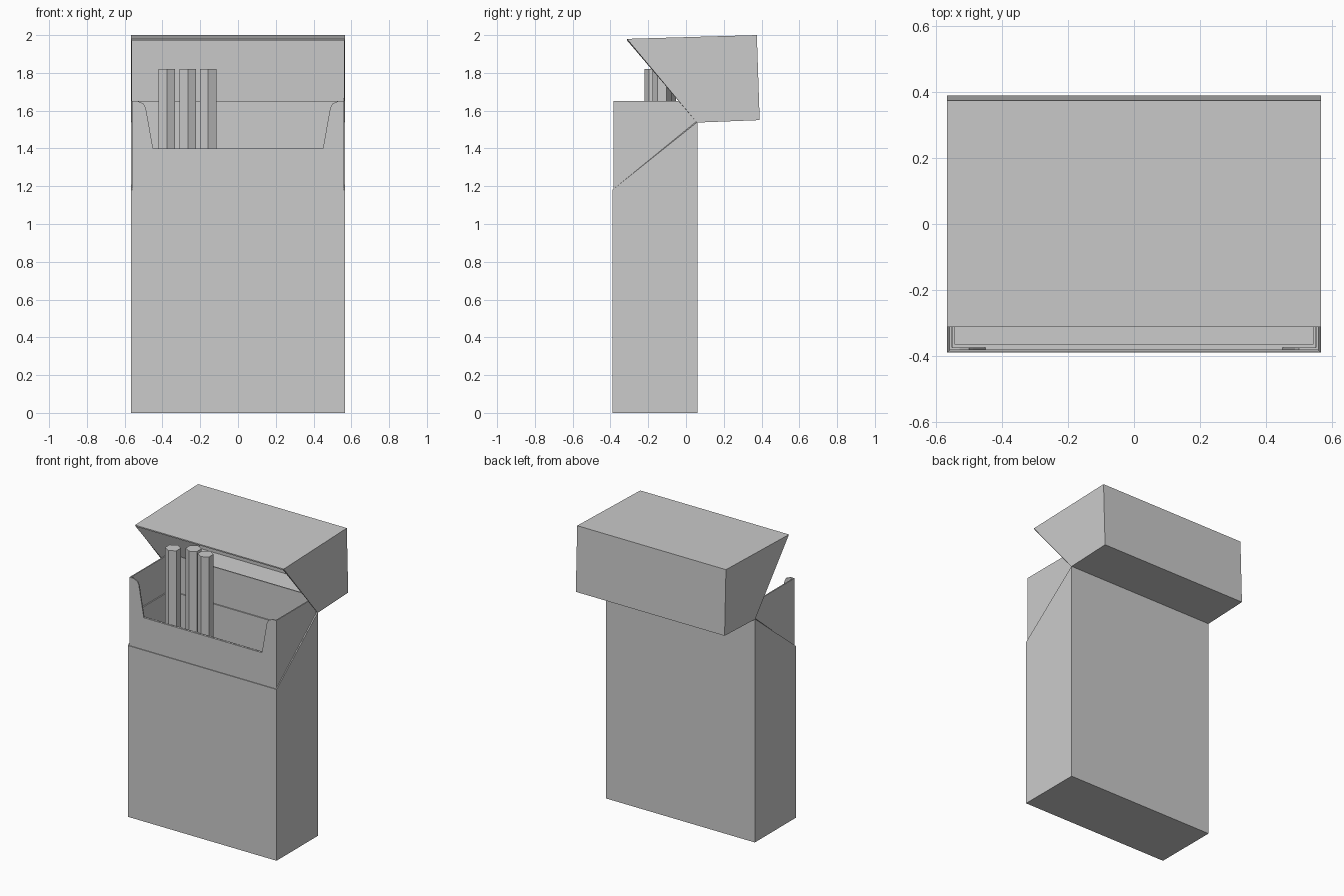
import bpy, bmesh

if "Cube" in bpy.data.objects:
    bpy.data.objects.remove(bpy.data.objects["Cube"])


def shell(name, profile, half_w, thick, notch=()):
    """Thin-walled box: a (y, z) side profile spanned across x, with the strip
    between last and first point left open. Notch points (x, z) shape the
    rim of the first strip."""
    bm = bmesh.new()
    left = [bm.verts.new((-half_w, y, z)) for y, z in profile]
    right = [bm.verts.new((half_w, y, z)) for y, z in profile]
    rim = [bm.verts.new((x, profile[0][0], z)) for x, z in notch]
    bm.faces.new(left)
    bm.faces.new(right[::-1])
    for i in range(len(profile) - 1):
        extra = rim if i == 0 else []
        bm.faces.new([left[i + 1], left[i]] + extra + [right[i], right[i + 1]])
    bmesh.ops.recalc_face_normals(bm, faces=bm.faces[:])
    # make the walls face outward (bottom or top strip decides the sign)
    bm.normal_update()
    if min(bm.faces, key=lambda f: f.calc_center_median().x).normal.x > 0:
        bmesh.ops.reverse_faces(bm, faces=bm.faces[:])
    mesh = bpy.data.meshes.new(name)
    bm.to_mesh(mesh)
    bm.free()
    ob = bpy.data.objects.new(name, mesh)
    bpy.context.collection.objects.link(ob)
    mod = ob.modifiers.new("card_thickness", 'SOLIDIFY')
    mod.thickness = thick
    mod.offset = -1
    mod.use_even_offset = True
    return ob


# Outer carton with slanted rim
shell("carton_body", [(-.39, 1.18), (-.39, 0), (.06, 0), (.06, 1.54)], .567, .006)

# Flip-top lid, swung open about the back edge
shell("lid", [(-.312, 1.98), (.375, 2.0), (.39, 1.55), (.058, 1.537)], .567, .006)

# Inner frame with a notched front
half_notch = [(-.53, 1.65), (-.50, 1.637), (-.488, 1.615), (-.45, 1.4)]
notch = half_notch + [(-x, z) for x, z in reversed(half_notch)]
shell("inner_frame", [(-.383, 1.65), (-.383, .008), (.052, .008), (.052, 1.65)],
      .56, .008, notch)

# Inner sleeve, ending level with the notch
shell("inner_sleeve", [(-.374, 1.4), (-.374, .017), (.043, .017), (.043, 1.4)],
      .551, .008)

# Six-sided sticks standing in the pack
base, top = .026, 1.82
for i, (x, y) in enumerate([(-.377, -.17), (-.266, -.104), (-.158, -.127)]):
    bpy.ops.mesh.primitive_cylinder_add(vertices=6, radius=.05, depth=top - base,
                                        location=(x, y, (top + base) / 2))
    bpy.context.object.name = f"stick_{i + 1}"
